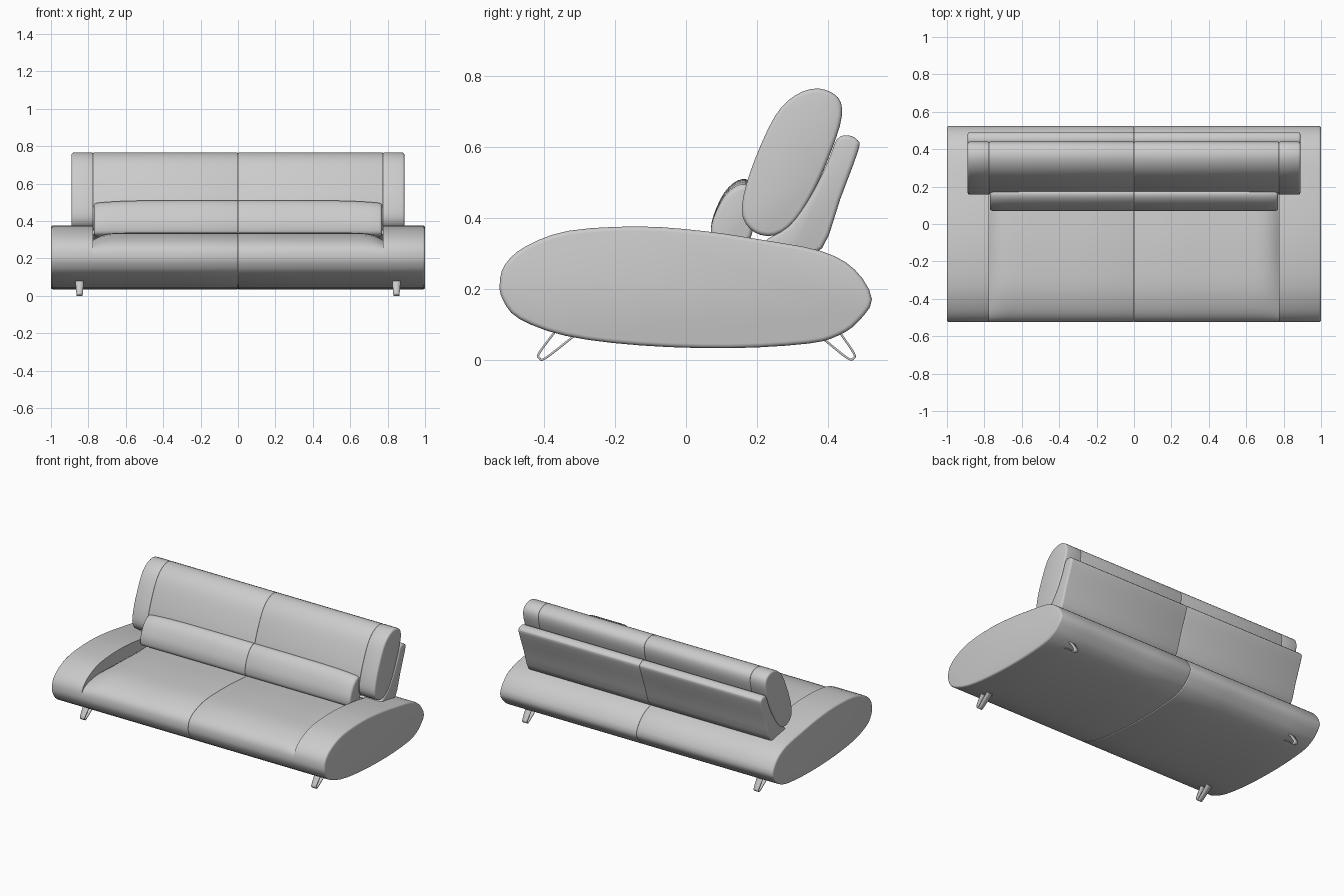
import bpy, bmesh, math
from mathutils import Vector

cube = bpy.data.objects.get("Cube")
if cube:
    bpy.data.objects.remove(cube, do_unlink=True)

grey = bpy.data.materials.new("grey_upholstery")
grey.use_nodes = True
COLOUR = (0.6, 0.6, 0.6, 1)
grey.diffuse_color = COLOUR
grey.node_tree.nodes["Principled BSDF"].inputs["Base Color"].default_value = COLOUR


def smooth_loop(points, steps=3, closed=True):
    """Catmull-Rom curve through (y, z) points."""
    p = [Vector(q) for q in points]
    n = len(p)
    pick = (lambda i: p[i % n]) if closed else (lambda i: p[max(0, min(n - 1, i))])
    out = []
    for i in range(n if closed else n - 1):
        a, b, c, d = (pick(i + k) for k in (-1, 0, 1, 2))
        for s in range(steps):
            t = s / steps
            out.append(0.5 * (2 * b + (c - a) * t + (2 * a - 5 * b + 4 * c - d) * t * t
                              + (3 * b - a - 3 * c + d) * t ** 3))
    if not closed:
        out.append(p[-1])
    return out


def inset(loop, amount):
    """Shrink a clockwise loop along its normals."""
    n = len(loop)
    out = []
    for i in range(n):
        t = (loop[(i + 1) % n] - loop[i - 1]).normalized()
        out.append(loop[i] + Vector((t.y, -t.x)) * amount)
    return out


def finish(name, bm, mirror=True):
    bmesh.ops.recalc_face_normals(bm, faces=bm.faces)
    mesh = bpy.data.meshes.new(name)
    bm.to_mesh(mesh)
    bm.free()
    mesh.materials.append(grey)
    obj = bpy.data.objects.new(name, mesh)
    bpy.context.collection.objects.link(obj)
    bpy.ops.object.select_all(action='DESELECT')
    obj.select_set(True)
    bpy.context.view_layer.objects.active = obj
    bpy.ops.object.shade_smooth_by_angle(angle=math.radians(40))
    if mirror:
        mod = obj.modifiers.new("other_side", 'MIRROR')
        mod.use_mirror_merge = False
    return obj


def loft(name, sections):
    """Skin (x, loop) sections and cap both ends."""
    bm = bmesh.new()
    rings = [[bm.verts.new((x, q.x, q.y)) for q in loop] for x, loop in sections]
    n = len(rings[0])
    for a, b in zip(rings, rings[1:]):
        for i in range(n):
            j = (i + 1) % n
            bm.faces.new((a[i], a[j], b[j], b[i]))
    bm.faces.new(rings[0])
    bm.faces.new(rings[-1])
    return finish(name, bm)


def bolster(name, loop, x0, x1, r0, r1, shape=None, middle=()):
    """Extruded cushion with rounded end rims; shape(loop, x) may deform it."""
    shape = shape or (lambda l, x: l)
    arc = [(1 - math.cos(a), 1 - math.sin(a)) for a in (0, math.pi / 6, math.pi / 3, math.pi / 2)]
    rows = [(x0 + r0 * u, r0 * v) for u, v in arc] if r0 else [(x0, 0)]
    rows += [(x, 0) for x in middle]
    rows += [(x1 - r1 * u, r1 * v) for u, v in reversed(arc)] if r1 else [(x1, 0)]
    return loft(name, [(x, inset(shape(loop, x), d)) for x, d in rows])


# Profiles in (y, z), clockwise from the front
BASE = smooth_loop([(-.525, .214), (-.51, .27), (-.45, .322), (-.33, .365), (-.13, .377),
                    (.05, .364), (.21, .34), (.38, .308), (.475, .256), (.524, .172),
                    (.484, .108), (.43, .07), (.344, .047), (.124, .034), (-.13, .042),
                    (-.34, .069), (-.47, .117), (-.515, .168)])
BACK = smooth_loop([(.16, .403), (.163, .468), (.194, .566), (.25, .687), (.307, .746),
                    (.372, .766), (.428, .741), (.439, .687), (.411, .594), (.363, .482),
                    (.307, .392), (.25, .352), (.194, .36)])
SUPPORT = smooth_loop([(.22, .33), (.29, .38), (.355, .47), (.40, .56), (.425, .622),
                       (.455, .634), (.484, .62), (.485, .59), (.435, .455), (.383, .315),
                       (.30, .30)])
LUMBAR = smooth_loop([(.078, .33), (.07, .363), (.078, .41), (.108, .473), (.146, .507),
                      (.178, .505), (.195, .46), (.19, .38), (.17, .325), (.12, .315)])


def seat_shape(loop, x):
    """Hollow the seat between the arms, drooping at its outer edge."""
    drop = .04 + .045 * max(0, (x - .62) / .155) ** 3
    out = []
    for q in loop:
        t = min(1, max(0, (q.x + .525) / .85))
        w = math.sin(math.pi * t) ** .6 if q.y > .2 and 0 < t < 1 else 0
        out.append(Vector((q.x, q.y - drop * w)))
    return out


def lumbar_shape(loop, x):
    """Let the small cushion sink towards its ends."""
    k = 1 - .08 * (x / .77) ** 6
    return [Vector((q.x, .315 + (q.y - .315) * k)) for q in loop]


# Base
bolster("arms", BASE, .776, 1, 0, .012)
bolster("seat", BASE, 0, .776, .006, 0, seat_shape, (.3, .55, .65, .69, .72, .745, .762))

# Backrest
bolster("backrest", BACK, 0, .775, .005, .005)
bolster("backrest_ends", BACK, .775, .89, .005, .012)
bolster("back_support", SUPPORT, 0, .89, .005, .012)
bolster("lumbar_cushion", LUMBAR, 0, .77, .006, .014, lumbar_shape, (.25, .5, .62, .7))


def legs(name, path):
    """Bent strap legs, narrower at the foot."""
    bm = bmesh.new()
    rows = []
    for q in smooth_loop(path, 4, False):
        half = .016 + .08 * max(q.y, 0)
        rows.append([bm.verts.new((.847 + s * half, q.x, q.y)) for s in (-1, 1)])
    for a, b in zip(rows, rows[1:]):
        bm.faces.new((a[0], a[1], b[1], b[0]))
    obj = finish(name, bm)
    strap = obj.modifiers.new("strap", 'SOLIDIFY')
    strap.thickness = .006
    strap.offset = 0
    return obj


# Legs
legs("front_legs", [(-.36, .09), (-.375, .073), (-.414, .02), (-.413, .006), (-.396, .006),
                    (-.32, .065), (-.305, .078)])
legs("rear_legs", [(.425, .09), (.437, .073), (.473, .02), (.472, .006), (.455, .006),
                   (.39, .058), (.375, .07)])
